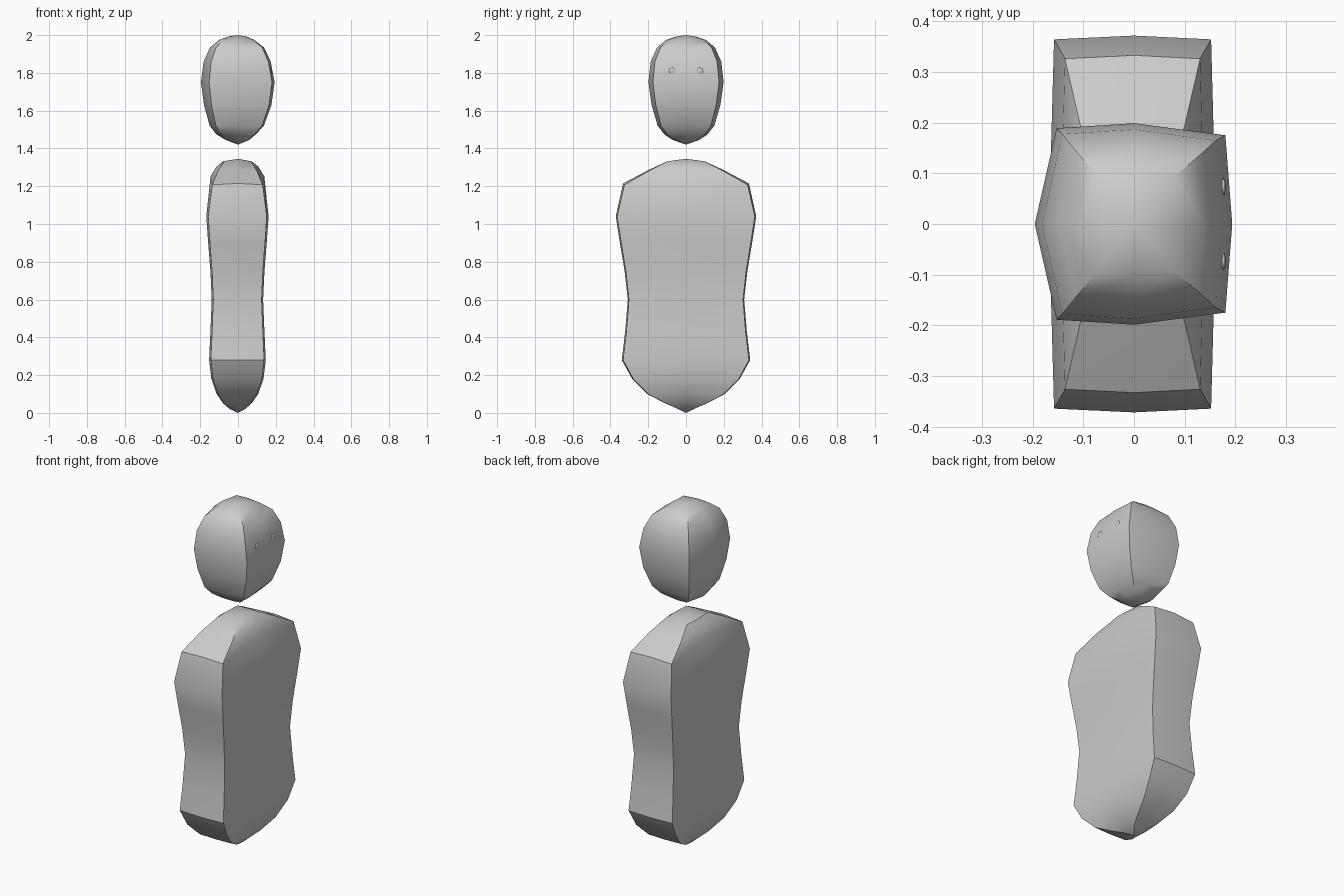
import bpy, bmesh, math

if "Cube" in bpy.data.objects:
    bpy.data.objects.remove(bpy.data.objects["Cube"])

def finish(name, bm, angle):
    bmesh.ops.recalc_face_normals(bm, faces=bm.faces)
    me = bpy.data.meshes.new(name)
    bm.to_mesh(me)
    bm.free()
    ob = bpy.data.objects.new(name, me)
    bpy.context.collection.objects.link(ob)
    bpy.ops.object.select_all(action='DESELECT')
    ob.select_set(True)
    bpy.context.view_layer.objects.active = ob
    bpy.ops.object.shade_smooth_by_angle(angle=math.radians(angle))
    return ob

def loft(name, rows, bottom, top, back, front, angle):
    """Stack of bulged square rings closed by a pole at each end.
    row = z, back x, front x, half y, rise of the x midpoints
    back/front = (x factor, y factor) of the ring corners"""
    bm = bmesh.new()
    rings = []
    for z, xb, xf, y, rise in rows:
        fx, fy = xf * front[0], y * front[1]
        bx, by = -xb * back[0], y * back[1]
        zc = z - rise * 0.2
        pts = [(xf, 0, z + rise), (fx, fy, zc), (0, y, z), (bx, by, zc),
               (-xb, 0, z + rise), (bx, -by, zc), (0, -y, z), (fx, -fy, zc)]
        rings.append([bm.verts.new(p) for p in pts])
    for a, b in zip(rings, rings[1:]):
        for i in range(8):
            j = (i + 1) % 8
            bm.faces.new((a[i], a[j], b[j], b[i]))
    for ring, z in ((rings[0], bottom), (rings[-1], top)):
        pole = bm.verts.new((0, 0, z))
        for i in range(8):
            bm.faces.new((ring[i], ring[(i + 1) % 8], pole))
    return finish(name, bm, angle)

# torso: waisted slab with sloping shoulders
torso = [(z, x + 0.003, x - 0.003, y, r) for z, x, y, r in (
    (0.02, 0.04, 0.04, 0), (0.05, 0.075, 0.11, 0), (0.10, 0.11, 0.205, 0),
    (0.18, 0.138, 0.285, 0), (0.28, 0.15, 0.34, 0), (0.43, 0.143, 0.322, 0),
    (0.60, 0.136, 0.308, 0), (0.75, 0.143, 0.325, 0), (0.90, 0.155, 0.35, 0),
    (1.04, 0.165, 0.372, 0), (1.215, 0.142, 0.333, 0.038),
    (1.285, 0.11, 0.20, 0.02), (1.332, 0.075, 0.10, 0))]
loft("torso", torso, 0.0, 1.345, (0.94, 0.98), (0.94, 0.98), 35)

# head: tapered block, face towards +x
head = [
    (1.445, 0.065, 0.06, 0.07, 0), (1.475, 0.115, 0.095, 0.115, 0),
    (1.52, 0.15, 0.137, 0.15, 0), (1.63, 0.18, 0.177, 0.182, 0),
    (1.75, 0.196, 0.194, 0.199, 0), (1.86, 0.182, 0.173, 0.187, 0),
    (1.935, 0.148, 0.138, 0.153, 0), (1.975, 0.10, 0.085, 0.105, 0),
    (1.993, 0.05, 0.045, 0.05, 0)]
loft("head", head, 1.42, 2.0, (0.78, 0.95), (0.93, 0.88), 40)

# eyes: small flattened beads set in the face
for side, y in (("left", 0.073), ("right", -0.073)):
    bm = bmesh.new()
    bmesh.ops.create_uvsphere(bm, u_segments=12, v_segments=8, radius=0.018)
    for v in bm.verts:
        v.co.x *= 0.3
    eye = finish(side + "_eye", bm, 60)
    eye.location = (0.176, y, 1.81)
